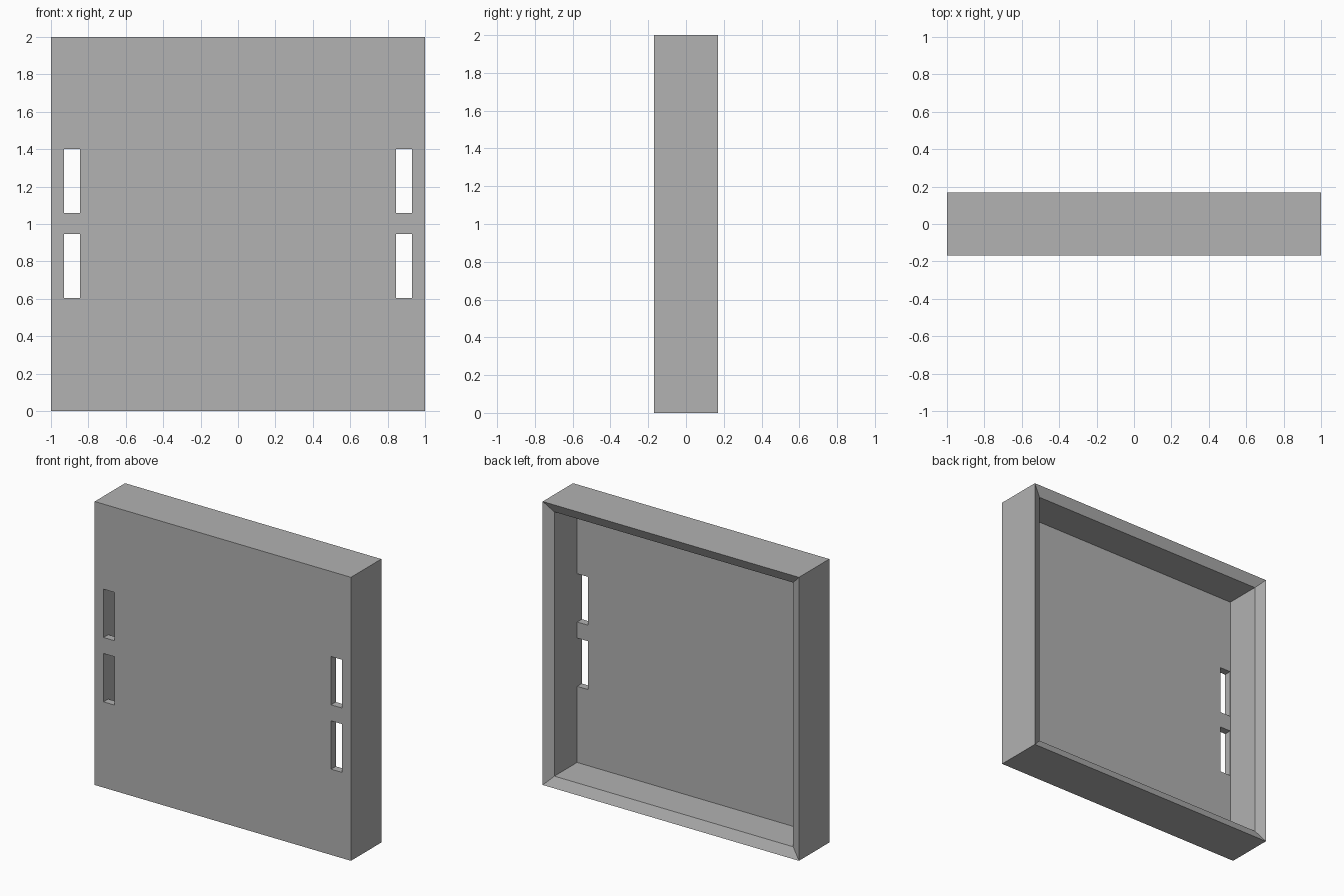
import bpy, bmesh
from mathutils import Matrix, Vector

cube = bpy.data.objects.get("Cube")
if cube:
    bpy.data.objects.remove(cube, do_unlink=True)

HALF = 1.0        # half width and half height
DEPTH = 0.169     # half depth
WALL = 0.068      # wall thickness
CHAMFER = 0.033   # depth of the sloped rim
PANEL = 0.052     # front panel thickness

grey = bpy.data.materials.new("plain_grey")
grey.use_nodes = True
colour = (0.445, 0.445, 0.445, 1)
grey.diffuse_color = colour
grey.node_tree.nodes["Principled BSDF"].inputs["Base Color"].default_value = colour


def make_object(name, bm):
    bmesh.ops.recalc_face_normals(bm, faces=bm.faces)
    mesh = bpy.data.meshes.new(name)
    bm.to_mesh(mesh)
    bm.free()
    mesh.materials.append(grey)
    obj = bpy.data.objects.new(name, mesh)
    bpy.context.scene.collection.objects.link(obj)
    return obj


# Shallow tray: square rings from the front, around the rim, down to the panel
bm = bmesh.new()
rings = []
for half, y in [(HALF, -DEPTH), (HALF, DEPTH),
                (HALF - WALL, DEPTH - CHAMFER), (HALF - WALL, PANEL - DEPTH)]:
    rings.append([bm.verts.new((sx * half, y, HALF + sz * half))
                  for sx, sz in ((-1, -1), (1, -1), (1, 1), (-1, 1))])
for a, b in zip(rings, rings[1:]):
    for i in range(4):
        j = (i + 1) % 4
        bm.faces.new((a[i], a[j], b[j], b[i]))
bm.faces.new(rings[0])
bm.faces.new(rings[-1])
tray = make_object("tray_shell", bm)

# Four upright slots through the front panel, beside the side walls
bm = bmesh.new()
for side in (-1, 1):
    for low, high in ((0.605, 0.946), (1.059, 1.4)):
        centre = Vector((side * 0.888, -DEPTH, (low + high) / 2))
        size = Matrix.Diagonal((0.086, 0.2, high - low, 1))
        bmesh.ops.create_cube(bm, size=1, matrix=Matrix.Translation(centre) @ size)
cutter = make_object("slot_cutter", bm)
cutter.hide_render = True

cut = tray.modifiers.new("slots", 'BOOLEAN')
cut.operation = 'DIFFERENCE'
cut.solver = 'EXACT'
cut.object = cutter
bpy.context.view_layer.objects.active = tray
tray.select_set(True)
bpy.ops.object.modifier_apply(modifier=cut.name)
bpy.data.objects.remove(cutter, do_unlink=True)
